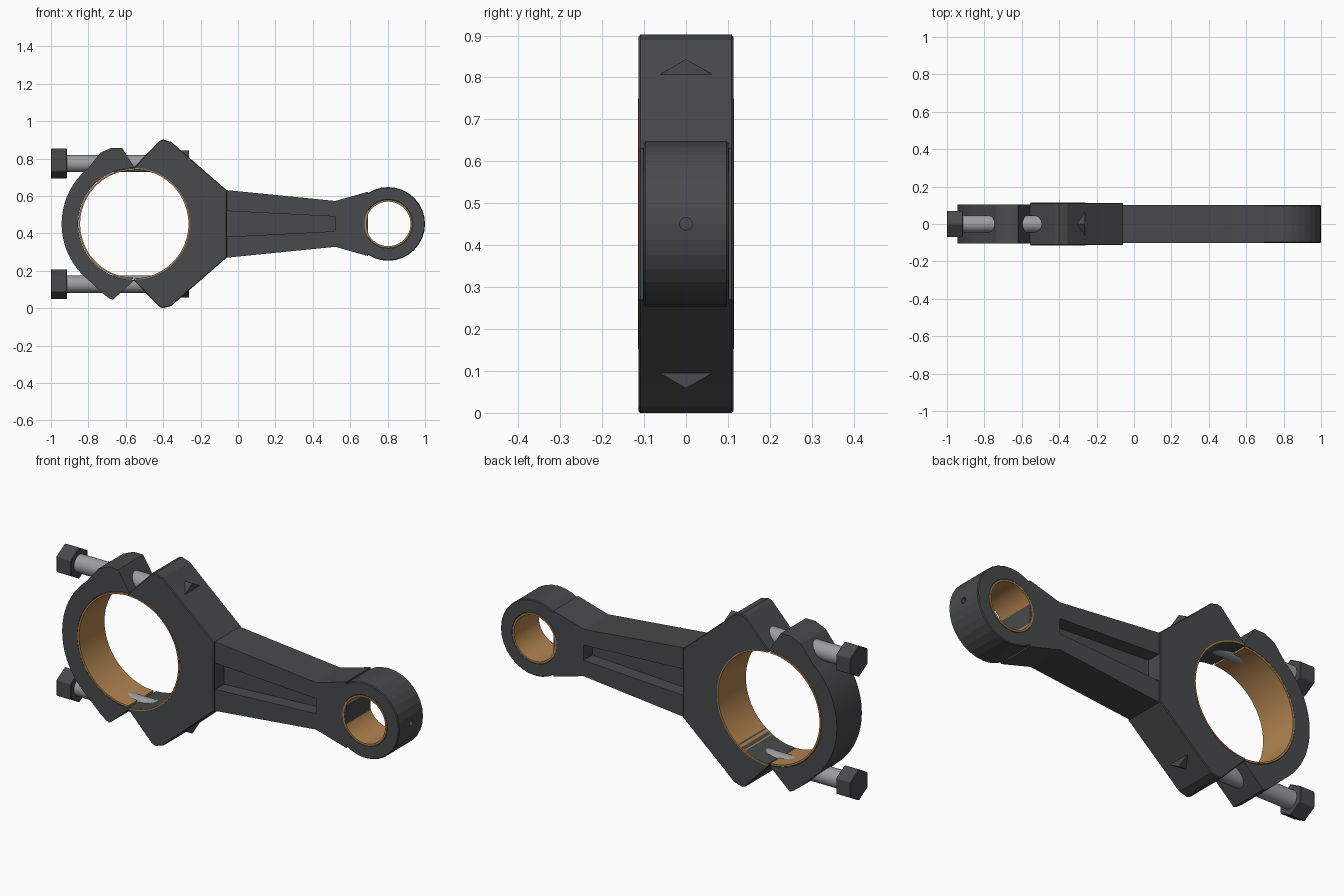
import bpy, bmesh
from math import sin, cos, pi, radians
from mathutils import Matrix

if "Cube" in bpy.data.objects:
    bpy.data.objects.remove(bpy.data.objects["Cube"])

ZC = 0.451                  # height of the rod's centre line
BIG, SMALL = -0.557, 0.803  # x of the two bores


def material(name, *rgb):
    m = bpy.data.materials.new(name)
    m.diffuse_color = (*rgb, 1)
    m.use_nodes = True
    m.node_tree.nodes["Principled BSDF"].inputs["Base Color"].default_value = m.diffuse_color
    return m


DARK = material("dark_steel", 0.065, 0.068, 0.07)
STEEL = material("bright_steel", 0.33, 0.34, 0.36)
BRONZE = material("bronze", 0.45, 0.23, 0.08)


def finish(name, bm, mat, bevel=0, smooth=False):
    bmesh.ops.recalc_face_normals(bm, faces=bm.faces)
    me = bpy.data.meshes.new(name)
    bm.to_mesh(me)
    bm.free()
    me.materials.append(mat)
    ob = bpy.data.objects.new(name, me)
    bpy.context.collection.objects.link(ob)
    if smooth:
        bpy.ops.object.select_all(action='DESELECT')
        ob.select_set(True)
        bpy.context.view_layer.objects.active = ob
        bpy.ops.object.shade_smooth_by_angle(angle=radians(25))
    if bevel:
        b = ob.modifiers.new("bevel", 'BEVEL')
        b.width, b.segments = bevel, 1
        b.limit_method, b.angle_limit = 'ANGLE', radians(50)
    return ob


def arc(cx, r, a0, a1, n):
    return [(cx + r * cos(radians(a0 + (a1 - a0) * i / n)),
             ZC + r * sin(radians(a0 + (a1 - a0) * i / n))) for i in range(n + 1)]


def prism(name, outline, half, mat=DARK, **kw):
    """Closed x-z outline extruded to y = +-half."""
    bm = bmesh.new()
    f = bm.faces.new([bm.verts.new((x, -half, z)) for x, z in outline])
    new = bmesh.ops.extrude_face_region(bm, geom=[f])["geom"]
    bmesh.ops.translate(bm, vec=(0, 2 * half, 0),
                        verts=[v for v in new if isinstance(v, bmesh.types.BMVert)])
    return finish(name, bm, mat, **kw)


def ring(name, cx, r_in, r_out, half, n, mat, **kw):
    bm = bmesh.new()
    section = [(r_in, -half), (r_out, -half), (r_out, half), (r_in, half)]
    loops = [[bm.verts.new((cx + r * cos(2 * pi * i / n), y, ZC + r * sin(2 * pi * i / n)))
              for r, y in section] for i in range(n)]
    for i in range(n):
        a, b = loops[i], loops[(i + 1) % n]
        for k in range(4):
            m = (k + 1) % 4
            bm.faces.new((a[k], a[m], b[m], b[k]))
    return finish(name, bm, mat, **kw)


def rod_x(name, x0, x1, z, r, n, mat, **kw):
    """Cylinder or hexagon lying along x, with a corner towards y."""
    bm = bmesh.new()
    bmesh.ops.create_cone(bm, cap_ends=True, segments=n, radius1=r, radius2=r, depth=x1 - x0)
    turn = Matrix.Rotation(pi / 2, 4, 'Y') @ Matrix.Rotation(pi / 2, 4, 'Z')
    bmesh.ops.transform(bm, matrix=Matrix.Translation(((x0 + x1) / 2, 0, z)) @ turn, verts=bm.verts)
    return finish(name, bm, mat, **kw)


def both(top):
    """Upper half outline (x, height above centre) followed by its mirror."""
    return [(x, ZC + h) for x, h in top] + [(x, ZC - h) for x, h in reversed(top)]


# Big end, rod side: angular shoulders round half a bore
shoulder = [(-0.555, 0.304), (-0.42, 0.444), (-0.40, 0.451), (-0.355, 0.438),
            (-0.296, 0.385), (-0.06, 0.18)]
prism("big_end", both(shoulder) + arc(-0.555, 0.291, -90, 90, 32), 0.113, bevel=0.004)

# Big end cap: round back with two bolt ears
cap = [(-0.555, ZC + 0.304), (-0.62, ZC + 0.407), (-0.675, ZC + 0.407), (-0.735, ZC + 0.381)]
cap += arc(BIG, 0.386, 129, 231, 24)
cap += [(-0.72, ZC - 0.375), (-0.69, ZC - 0.397), (-0.67, ZC - 0.406), (-0.555, ZC - 0.302)]
cap += arc(-0.556, 0.299, 270, 90, 40)
prism("big_end_cap", cap, 0.103, smooth=True)

# Bearing shell halves
for name, a0, r0, r1, half in (("rod_shell", -89.3, 0.288, 0.299, 0.115),
                               ("cap_shell", 90.7, 0.287, 0.296, 0.1045)):
    if name == "rod_shell":
        # only its two rims stand clear of the bore
        r0 = 0.292
    prism(name, arc(BIG, r1, a0, a0 + 178.6, 40) + arc(BIG, r0, a0 + 178.6, a0, 40),
          half, BRONZE, smooth=True)

# Shank: thin web, two tapering rails, solid neck into the small end
X0, X1 = -0.065, 0.525
prism("shank_web", both([(X0, 0.09), (X1, 0.06)]), 0.03)
for name, s in (("upper_rail", 1), ("lower_rail", -1)):
    prism(name, [(X0, ZC + s * 0.069), (X1, ZC + s * 0.039),
                 (X1, ZC + s * 0.122), (X0, ZC + s * 0.181)], 0.102)
prism("neck", both([(0.52, 0.1225), (0.695, 0.172)]), 0.1015)

# Small end eye with bushing and a shallow oil hole
eye = ring("small_end", SMALL, 0.127, 0.197, 0.101, 32, DARK, bevel=0.004)
bush = ring("small_end_bushing", SMALL, 0.119, 0.128, 0.1025, 48, BRONZE, smooth=True)
drill = rod_x("oil_hole_cutter", 0.95, 1.05, ZC, 0.015, 16, DARK)
drill.hide_render = True
drill.hide_viewport = True
cut = eye.modifiers.new("oil_hole", 'BOOLEAN')
cut.operation, cut.object, cut.solver = 'DIFFERENCE', drill, 'EXACT'

# Two cap bolts with hexagon heads and nuts
for name, z in (("upper", ZC + 0.3225), ("lower", ZC - 0.3225)):
    rod_x(name + "_bolt_head", -1.0, -0.915, z, 0.081, 6, DARK, bevel=0.003)
    rod_x(name + "_bolt_shaft", -0.92, -0.30, z, 0.046, 32, STEEL, smooth=True)
    rod_x(name + "_nut", -0.345, -0.263, z, 0.07, 6, DARK)
